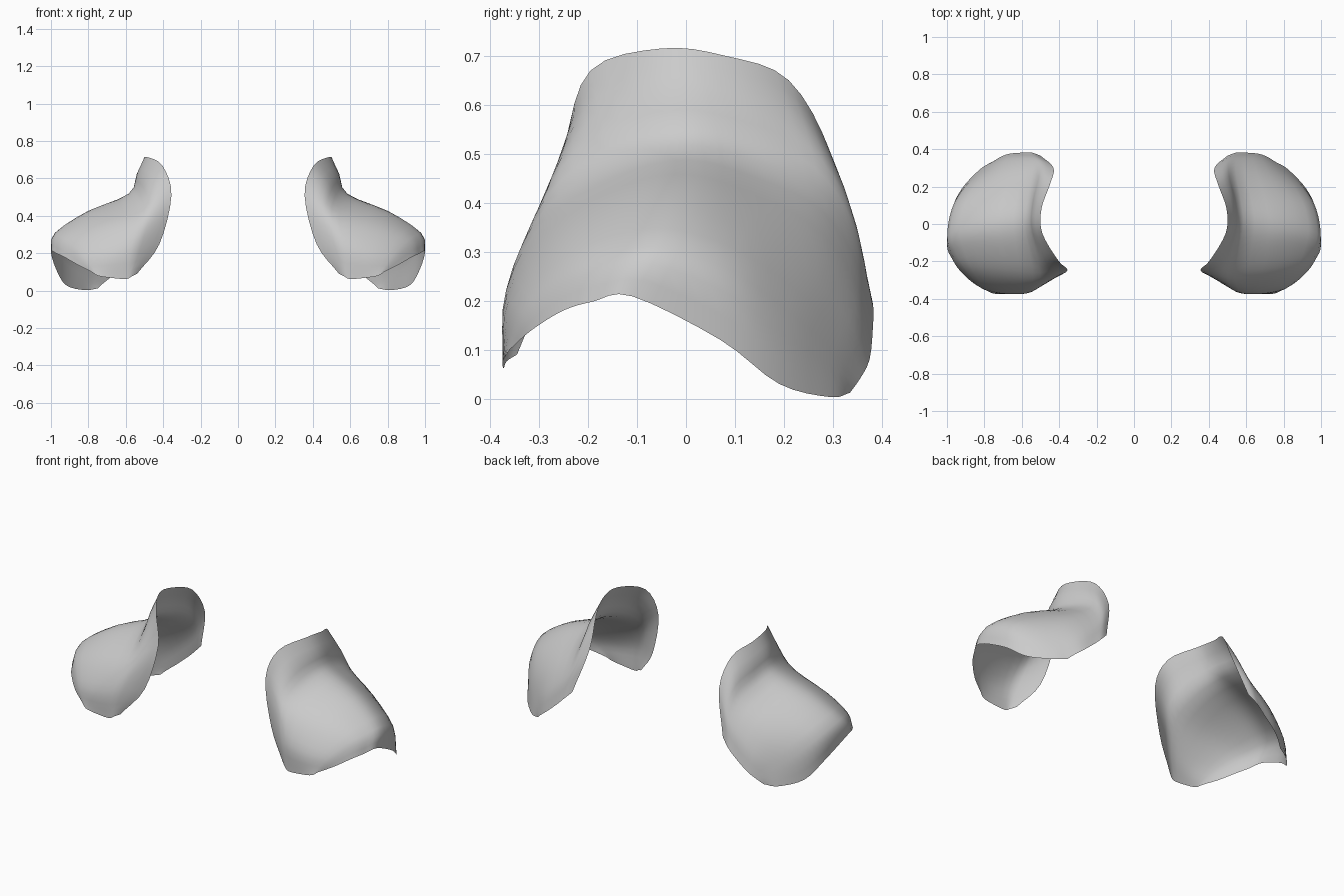
import bpy
import bmesh
from math import cos, pi, sin
from mathutils import Vector

cube = bpy.data.objects.get("Cube")
if cube:
    bpy.data.objects.remove(cube, do_unlink=True)

grey = bpy.data.materials.new("light_grey")
grey.use_nodes = True
grey.diffuse_color = (0.6, 0.6, 0.6, 1)
grey.node_tree.nodes["Principled BSDF"].inputs["Base Color"].default_value = (0.6, 0.6, 0.6, 1)

# Guide curves, each running from the front hem over the shoulder to the back hem
collar_rim = [(.54, -.345, .09), (.42, -.285, .25), (.356, -.247, .51), (.405, -.195, .67), (.49, -.05, .715),
              (.495, .08, .7), (.45, .21, .65), (.43, .3, .49), (.5, .365, .24)]
neck_crease = [(.6, -.372, .062), (.57, -.365, .23), (.54, -.29, .385), (.56, -.15, .48), (.585, 0, .518),
               (.57, .14, .487), (.545, .27, .43), (.55, .35, .31), (.59, .382, .15)]
shoulder_top = [(.69, -.375, .07), (.71, -.362, .2), (.755, -.265, .33), (.785, -.12, .41), (.8, 0, .425),
                (.77, .135, .38), (.72, .265, .3), (.685, .345, .19), (.67, .375, .08)]
outer_bend = [(.75, -.372, .08), (.82, -.335, .18), (.895, -.25, .26), (.95, -.16, .295), (.98, -.05, .308),
              (.955, .09, .262), (.885, .205, .18), (.79, .3, .1), (.72, .355, .04)]
outer_hem = [(.78, -.36, .1), (.86, -.315, .14), (.93, -.25, .18), (.97, -.19, .198), (1, -.11, .209),
             (.975, .07, .12), (.92, .19, .03), (.82, .295, .003), (.75, .335, .012)]


def halfway(first, second, bulge):
    """Guide curve between two others, pushed outward around the arch."""
    last = len(first) - 1
    return [(Vector(a) + Vector(b)) / 2 + bulge * Vector((0, -cos(pi * i / last), sin(pi * i / last)))
            for i, (a, b) in enumerate(zip(first, second))]


collar_wall = halfway(collar_rim, neck_crease, 0.008)
guide_curves = (collar_rim, collar_wall, neck_crease, shoulder_top, outer_bend, outer_hem)


def smooth_path(points, steps):
    """Interpolate a smooth path through the points."""
    pts = [Vector(p) for p in points]
    pts = [2 * pts[0] - pts[1]] + pts + [2 * pts[-1] - pts[-2]]
    path = []
    for a, b, c, d in zip(pts, pts[1:], pts[2:], pts[3:]):
        for i in range(steps):
            t = i / steps
            path.append(b + 0.5 * t * (c - a + t * (2 * a - 5 * b + 4 * c - d
                                                    + t * (3 * (b - c) + d - a))))
    return path + [pts[-2]]


def shoulder_pad(name, side):
    """Skin the guide curves into one curved sheet."""
    guides = [smooth_path(g, 4) for g in guide_curves]
    bm = bmesh.new()
    rows = []
    for section in zip(*guides):
        rows.append([bm.verts.new((side * p.x, p.y, p.z)) for p in smooth_path(section, 3)])
    for r, s in zip(rows, rows[1:]):
        for i in range(len(r) - 1):
            quad = [r[i], r[i + 1], s[i + 1], s[i]]
            bm.faces.new(quad if side > 0 else quad[::-1])
    for face in bm.faces:
        face.smooth = True
    bm.normal_update()
    mesh = bpy.data.meshes.new(name)
    bm.to_mesh(mesh)
    bm.free()
    mesh.materials.append(grey)
    obj = bpy.data.objects.new(name, mesh)
    bpy.context.collection.objects.link(obj)


shoulder_pad("left_shoulder_pad", 1)
shoulder_pad("right_shoulder_pad", -1)
